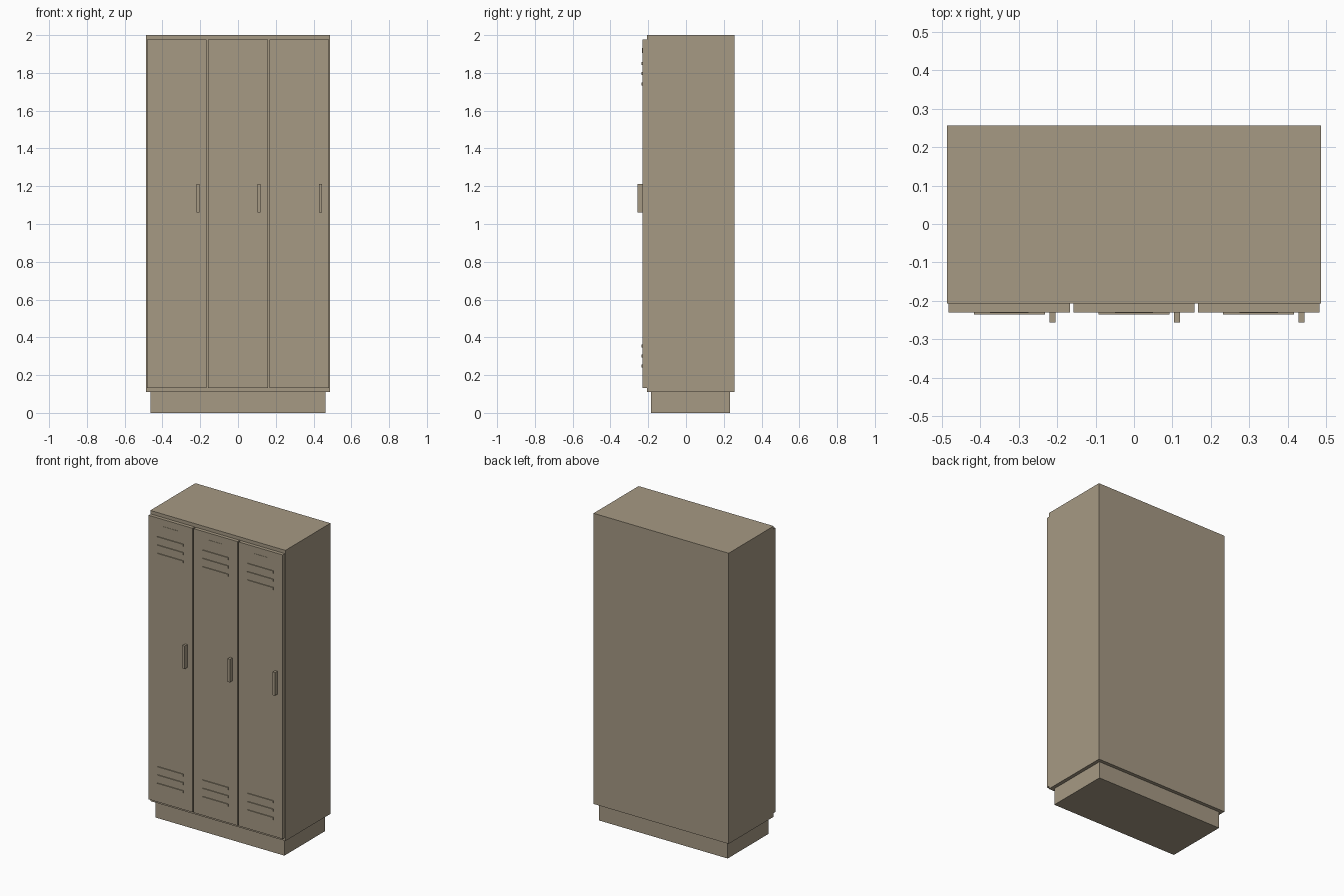
import bpy

if "Cube" in bpy.data.objects:
    bpy.data.objects.remove(bpy.data.objects["Cube"])


def box(name, x, y, z):
    """Box from (min, max) ranges on each axis."""
    bpy.ops.mesh.primitive_cube_add(size=1)
    ob = bpy.context.object
    ob.name = name
    for v in ob.data.vertices:
        v.co = [r[0] if c < 0 else r[1] for c, r in zip(v.co, (x, y, z))]
    ob.data.materials.append(paint)
    return ob


paint = bpy.data.materials.new("beige_paint")
paint.diffuse_color = (0.38, 0.32, 0.23, 1)
paint.use_nodes = True
paint.node_tree.nodes["Principled BSDF"].inputs["Base Color"].default_value = paint.diffuse_color

BODY_FRONT, DOOR_FRONT, BACK = -0.207, -0.230, 0.256
PITCH = 0.324

# Plinth and cabinet body
box("plinth", (-0.463, 0.463), (-0.184, 0.233), (0, 0.11))
box("cabinet_body", (-0.486, 0.486), (BODY_FRONT, BACK), (0.11, 2.0))

for i, side in enumerate(("left", "middle", "right")):
    cx = (i - 1) * PITCH
    # Door
    box(f"door_{side}", (cx - 0.158, cx + 0.158),
        (DOOR_FRONT, BODY_FRONT), (0.131, 1.978))
    # Pull handle
    box(f"handle_{side}", (cx + 0.104, cx + 0.12),
        (-0.256, DOOR_FRONT), (1.062, 1.212))
    # Blank label plate
    box(f"label_plate_{side}", (cx - 0.05, cx + 0.05),
        (DOOR_FRONT - 0.002, DOOR_FRONT), (1.905, 1.933))
    # Vent louvres, three at the top and three at the bottom
    for row, top in (("upper", 1.85), ("lower", 0.355)):
        for k in range(3):
            z = top - k * 0.054
            box(f"louvre_{side}_{row}_{k + 1}", (cx - 0.0925, cx + 0.0925),
                (DOOR_FRONT - 0.006, DOOR_FRONT), (z - 0.008, z + 0.008))
